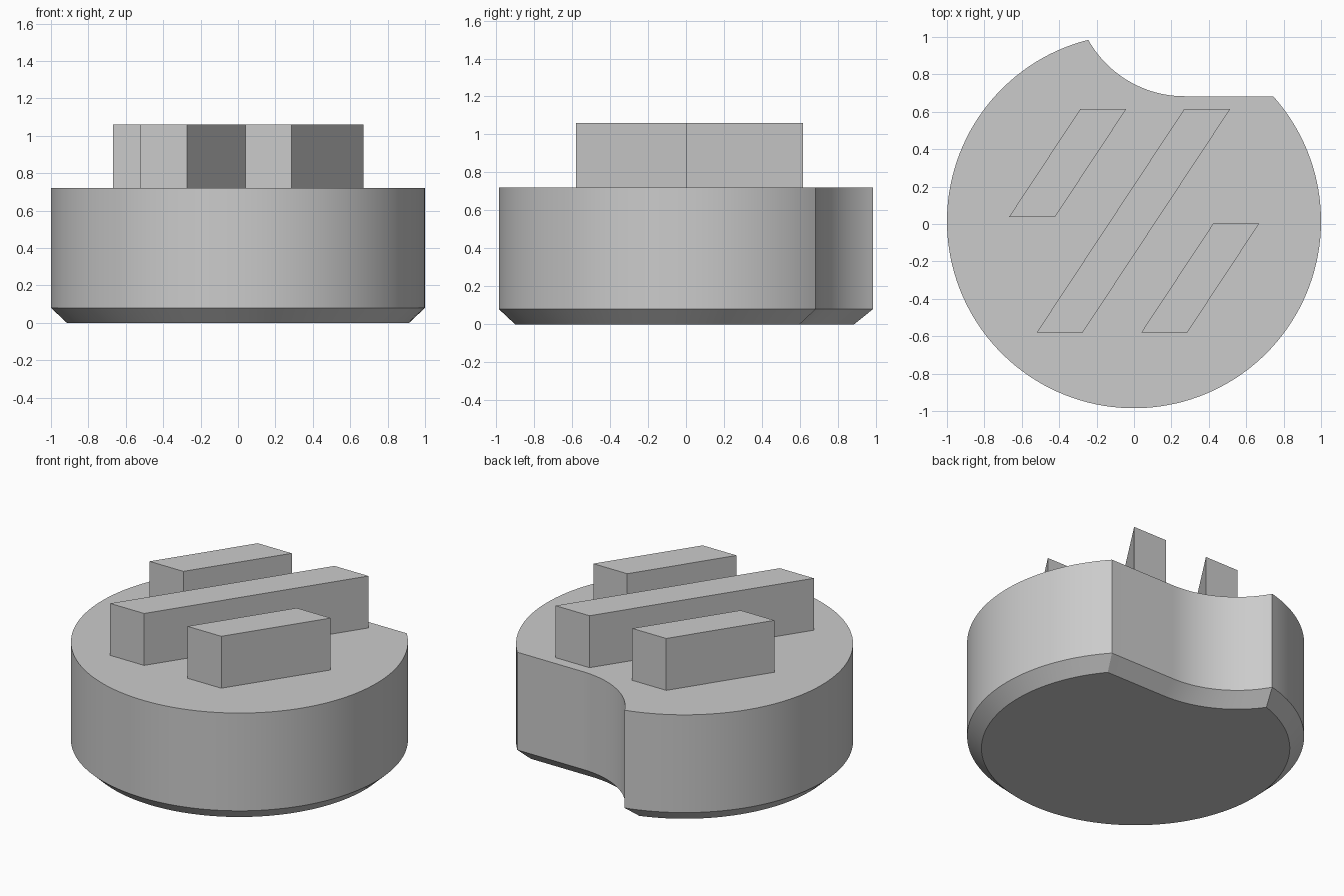
import bpy, bmesh
from math import atan2, acos, asin, cos, sin, pi, hypot

cube = bpy.data.objects.get("Cube")
if cube:
    bpy.data.objects.remove(cube, do_unlink=True)

grey = bpy.data.materials.new("plain_grey")
grey.use_nodes = True
colour = (0.6, 0.6, 0.6, 1)
grey.diffuse_color = colour
grey.node_tree.nodes["Principled BSDF"].inputs["Base Color"].default_value = colour

# Disc centre, flat rear edge, and the scooped notch beside it
DISC_Y, FLAT_Y = 0.015, 0.683
NOTCH_X, NOTCH_R = 0.27, 0.59
NOTCH_Y = FLAT_Y + NOTCH_R
BODY_TOP, BAR_TOP = 0.72, 1.06
CHAMFER_H, CHAMFER_W = 0.08, 0.085


def arc(cx, cy, r, start, end, steps):
    angles = [start + (end - start) * i / steps for i in range(steps + 1)]
    return [(cx + r * cos(a), cy + r * sin(a)) for a in angles]


def outline(inset):
    """Counter-clockwise body outline, moved inward by inset."""
    r, notch_r = 1 - inset, NOTCH_R + inset
    # corner where the notch meets the disc
    dx, dy = NOTCH_X, NOTCH_Y - DISC_Y
    d = hypot(dx, dy)
    a = atan2(dy, dx) + acos((r * r + d * d - notch_r ** 2) / (2 * r * d))
    corner = (r * cos(a), DISC_Y + r * sin(a))
    notch_start = atan2(corner[1] - NOTCH_Y, corner[0] - NOTCH_X) % (2 * pi)
    flat_end = asin((FLAT_Y - inset - DISC_Y) / r)
    return (arc(0, DISC_Y, r, a, 2 * pi + flat_end, 120)
            + arc(NOTCH_X, NOTCH_Y, notch_r, 1.5 * pi, notch_start, 24)[:-1])


def loft(name, sections):
    """Solid through a stack of (outline, height) sections."""
    bm = bmesh.new()
    rings = [[bm.verts.new((x, y, z)) for x, y in pts] for pts, z in sections]
    for low, high in zip(rings, rings[1:]):
        for i in range(len(low)):
            j = (i + 1) % len(low)
            bm.faces.new((low[i], low[j], high[j], high[i]))
    bm.faces.new(rings[0][::-1])
    bm.faces.new(rings[-1])
    bmesh.ops.recalc_face_normals(bm, faces=bm.faces[:])
    mesh = bpy.data.meshes.new(name)
    bm.to_mesh(mesh)
    bm.free()
    mesh.materials.append(grey)
    obj = bpy.data.objects.new(name, mesh)
    bpy.context.collection.objects.link(obj)
    return obj


# Chamfered, notched disc
body = loft("body", [(outline(CHAMFER_W), 0),
                     (outline(0), CHAMFER_H),
                     (outline(0), BODY_TOP)])
bpy.ops.object.select_all(action="DESELECT")
body.select_set(True)
bpy.context.view_layer.objects.active = body
bpy.ops.object.shade_smooth_by_angle(angle=0.45)

# Three slanted bars: front-left corner x, front y, back y
WIDTH, SLANT = 0.246, 0.66
for name, x, front, back in (("right_bar", -0.668, 0.038, 0.615),
                             ("middle_bar", -0.52, -0.58, 0.615),
                             ("left_bar", 0.039, -0.58, 0.003)):
    shift = (back - front) * SLANT
    base = [(x, front), (x + WIDTH, front),
            (x + WIDTH + shift, back), (x + shift, back)]
    loft(name, [(base, BODY_TOP - 0.01), (base, BAR_TOP)])
